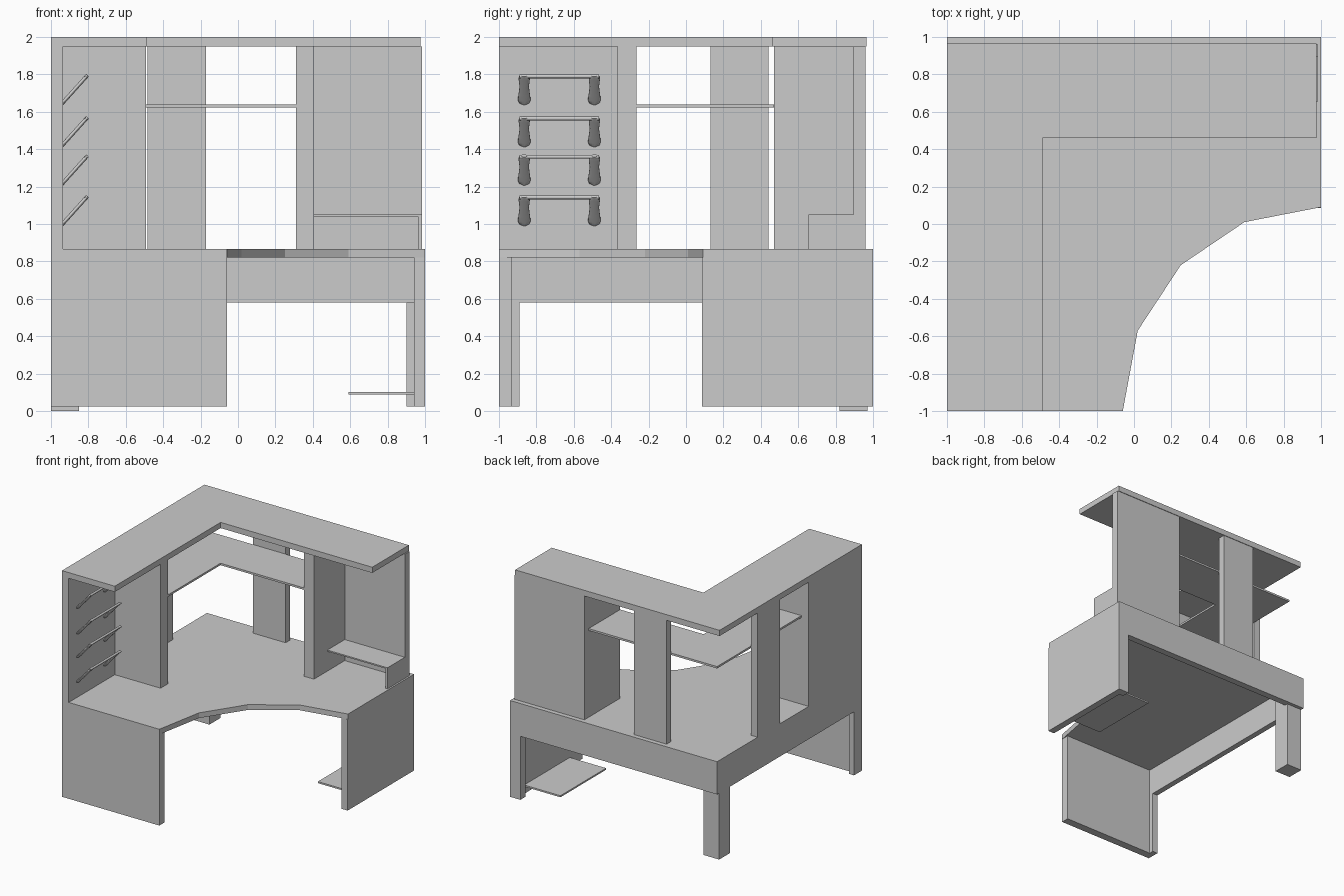
import bpy, bmesh, math
from mathutils import Vector

if "Cube" in bpy.data.objects:
    bpy.data.objects.remove(bpy.data.objects["Cube"])


def finish(name, bm):
    bmesh.ops.recalc_face_normals(bm, faces=bm.faces)
    me = bpy.data.meshes.new(name)
    bm.to_mesh(me)
    bm.free()
    ob = bpy.data.objects.new(name, me)
    bpy.context.collection.objects.link(ob)
    return ob


def prism(name, outline, z0, z1):
    """Extrude a plan outline from z0 to z1."""
    bm = bmesh.new()
    face = bm.faces.new([bm.verts.new((x, y, z0)) for x, y in outline])
    ext = bmesh.ops.extrude_face_region(bm, geom=[face])
    verts = [g for g in ext["geom"] if isinstance(g, bmesh.types.BMVert)]
    bmesh.ops.translate(bm, verts=verts, vec=(0, 0, z1 - z0))
    return finish(name, bm)


def box(name, x, y, z):
    return prism(name, [(x[0], y[0]), (x[1], y[0]), (x[1], y[1]), (x[0], y[1])], *z)


def loft(name, stations, flat_dir, wide_dir, sides=16):
    """Elliptical tube through (centre, half_width, half_thickness) stations."""
    bm = bmesh.new()
    rings = []
    for centre, w, t in stations:
        ring = []
        for i in range(sides):
            a = 2 * math.pi * i / sides
            ring.append(bm.verts.new(centre + wide_dir * w * math.cos(a) + flat_dir * t * math.sin(a)))
        rings.append(ring)
    for r0, r1 in zip(rings, rings[1:]):
        for i in range(sides):
            j = (i + 1) % sides
            bm.faces.new((r0[i], r0[j], r1[j], r1[i]))
    bm.faces.new(rings[0])
    bm.faces.new(rings[-1])
    ob = finish(name, bm)
    for p in ob.data.polygons:
        p.use_smooth = len(p.vertices) == 4
    return ob


TOP = 0.82       # underside of the worktop
DECK = 0.866     # upper surface of the worktop
ROOF = 1.95      # underside of the hutch top
HUTCH = (DECK, ROOF)

# Worktop with faceted concave front
prism("worktop", [(-1, -1), (-0.06, -1), (0.02, -0.57), (0.25, -0.22), (0.59, 0.01),
                  (1, 0.09), (1, 1), (-1, 1)], TOP, DECK)

# Desk base: end panels, aprons and legs
box("front_end_panel", (-1, -0.06), (-1, -0.93), (0.025, TOP))
box("right_end_panel", (0.94, 1), (0.085, 1), (0.025, TOP))
box("left_apron", (-1, -0.95), (-0.93, 1), (0.58, TOP))
box("left_front_leg", (-1, -0.95), (-0.93, -0.89), (0.025, 0.58))
box("back_apron", (-0.95, 0.94), (0.94, 1), (0.58, TOP))
box("right_back_leg", (0.90, 0.94), (0.93, 1), (0.025, 0.58))
box("corner_leg", (-1, -0.85), (0.82, 0.97), (0, TOP))
box("low_shelf", (0.59, 0.94), (0.26, 0.89), (0.088, 0.102))

# Hutch top and middle shelf, both L-shaped
prism("hutch_top", [(-1, -1), (-0.49, -1), (-0.49, 0.46), (0.975, 0.46),
                    (0.975, 0.965), (-1, 0.965)], ROOF, 2.0)
prism("middle_shelf", [(-0.93, -0.265), (-0.495, -0.265), (-0.495, 0.465), (0.31, 0.465),
                       (0.31, 0.90), (-0.93, 0.90)], 1.623, 1.64)

# Hutch uprights
box("left_side_panel", (-1, -0.935), (-1, -0.365), HUTCH)
box("left_divider", (-1, -0.493), (-0.365, -0.265), HUTCH)
box("left_post", (-1, -0.935), (0.13, 0.44), HUTCH)
box("back_post", (-0.485, -0.17), (0.90, 0.96), HUTCH)
box("right_divider", (0.31, 0.405), (0.47, 0.96), HUTCH)
box("right_back_panel", (0.405, 0.985), (0.895, 0.96), HUTCH)

# Small raised shelf with its side support
box("raised_shelf", (0.405, 0.985), (0.655, 0.895), (1.038, 1.05))
box("raised_shelf_support", (0.965, 0.985), (0.655, 0.895), (DECK, 1.038))

# Four sloping racks: two flattened arms joined by a rod
slope = Vector((0.135, 0, 0.15))
flat = Vector((-slope.z, 0, slope.x)).normalized()
across = Vector((0, 1, 0))
arm_shape = [(-0.02, 0.012), (0.02, 0.028), (0.12, 0.034), (0.3, 0.031), (0.6, 0.025),
             (0.85, 0.030), (0.95, 0.029), (1.0, 0.018)]
for n, z in enumerate((1.645, 1.42, 1.215, 0.998), 1):
    for side, y in (("front", -0.865), ("rear", -0.49)):
        base = Vector((-0.94, y, z))
        loft(f"rack_{n}_{side}_arm",
             [(base + slope * t, w, 0.010) for t, w in arm_shape], flat, across)
    tip = Vector((-0.94, 0, z)) + slope * 0.96
    loft(f"rack_{n}_rod",
         [(tip + across * y, 0.010, 0.010) for y in (-0.89, -0.465)],
         Vector((0, 0, 1)), Vector((1, 0, 0)), 12)
